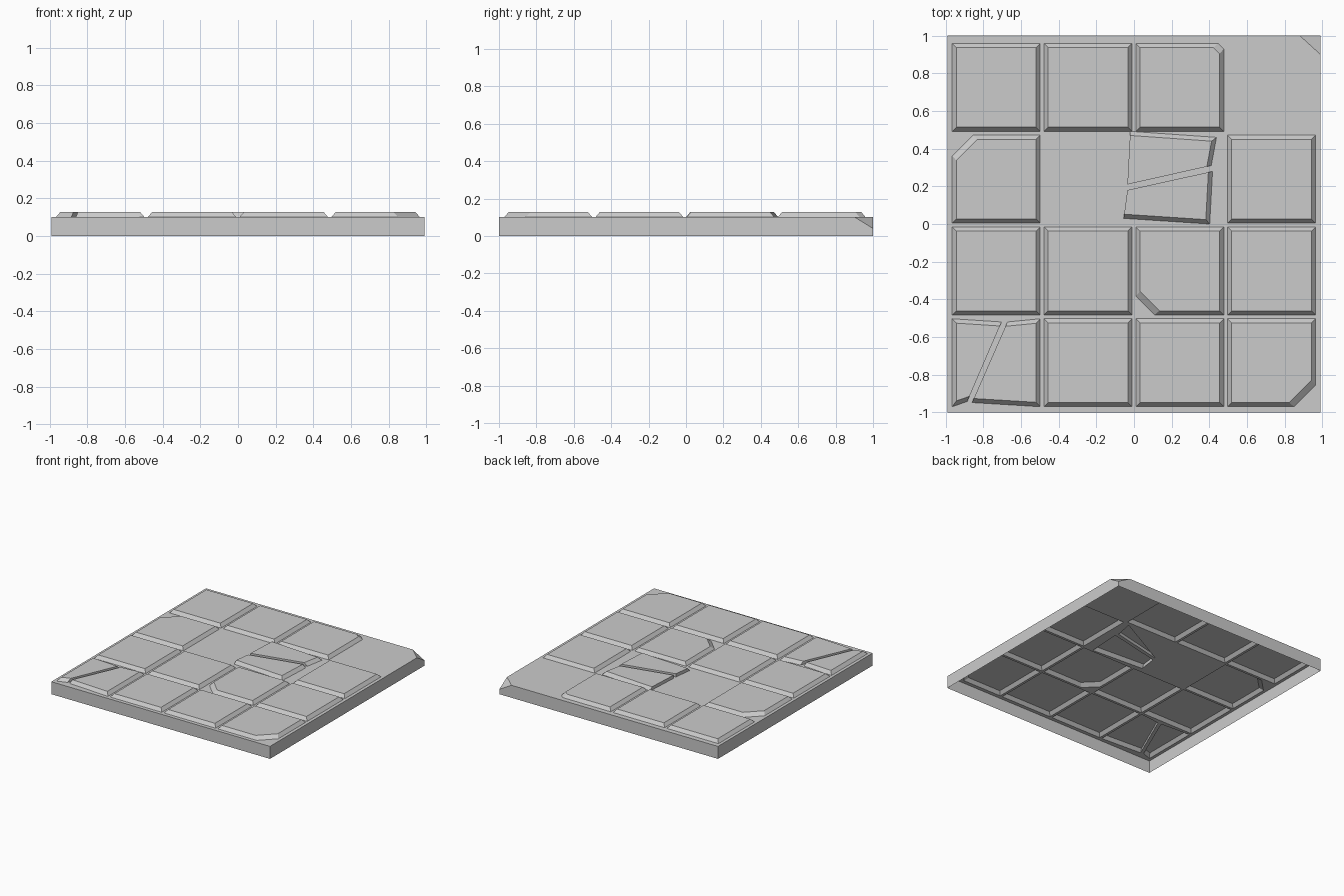
import bpy
import bmesh
from mathutils import Vector

cube = bpy.data.objects.get("Cube")
if cube:
    bpy.data.objects.remove(cube, do_unlink=True)

HALF_X, HALF_Y = 0.99, 1.0
GROUT_Z, TILE_Z = 0.102, 0.128
BEVEL = 0.022
PITCH, TILE = 0.4873, 0.467

stone = bpy.data.materials.new("grey_stone")
stone.use_nodes = True
colour = (0.6, 0.6, 0.6, 1)
stone.diffuse_color = colour
stone.node_tree.nodes["Principled BSDF"].inputs["Base Color"].default_value = colour


def finish(bm, name):
    mesh = bpy.data.meshes.new(name)
    bm.to_mesh(mesh)
    bm.free()
    mesh.materials.append(stone)
    obj = bpy.data.objects.new(name, mesh)
    bpy.context.collection.objects.link(obj)


def inset(points, widths):
    """Move each side of a counter-clockwise polygon inwards by its own width."""
    lines = []
    for i, p in enumerate(points):
        d = (points[(i + 1) % len(points)] - p).normalized()
        lines.append((p + Vector((-d.y, d.x)) * widths[i], d))
    result = []
    for i, (q, e) in enumerate(lines):
        p, d = lines[i - 1]
        result.append(p + d * ((q - p).cross(e) / d.cross(e)))
    return result


def add_tile(name, points, widths):
    """Raised tile with a sloping rim and an open underside."""
    bm = bmesh.new()
    low = [bm.verts.new((p.x, p.y, GROUT_Z)) for p in points]
    top = [bm.verts.new((p.x, p.y, TILE_Z)) for p in inset(points, widths)]
    n = len(low)
    for i in range(n):
        j = (i + 1) % n
        bm.faces.new((low[i], low[j], top[j], top[i]))
    bm.faces.new(top)
    finish(bm, name)
    outlines.append(points)


def square_tile(column, row, cut_corner=None, cut=0.0):
    """Corners run front left, front right, back right, back left in plan."""
    x = -0.965 + column * PITCH
    y = -0.97 + row * PITCH
    corners = [Vector((x + a * TILE, y + b * TILE))
               for a, b in ((0, 0), (1, 0), (1, 1), (0, 1))]
    points, widths = [], []
    for i, c in enumerate(corners):
        if i == cut_corner:
            to_prev = (corners[i - 1] - c).normalized()
            to_next = (corners[(i + 1) % 4] - c).normalized()
            points += [c + to_prev * cut, c + to_next * cut]
            widths += [BEVEL * 1.5, BEVEL]
        else:
            points.append(c)
            widths.append(BEVEL)
    add_tile(f"tile_row_{row + 1}_column_{column + 1}", points, widths)


outlines = []

# Whole and chipped tiles; two cells are empty and two hold broken tiles
chips = {(3, 0): (1, 0.115), (2, 1): (0, 0.1), (0, 2): (3, 0.11), (2, 3): (2, 0.03)}
skipped = {(3, 3), (1, 2), (0, 0), (2, 2)}
for row in range(4):
    for column in range(4):
        if (column, row) not in skipped:
            square_tile(column, row, *chips.get((column, row), ()))

# Broken tiles: cracked sides are upright, outer sides keep their bevel
b = BEVEL
broken = {
    "corner_tile_left_piece": (
        [(-0.965, -0.97), (-0.885, -0.942), (-0.703, -0.52), (-0.965, -0.503)],
        [b, 0, b, b]),
    "corner_tile_right_piece": (
        [(-0.86, -0.948), (-0.498, -0.97), (-0.498, -0.503), (-0.672, -0.52)],
        [b, b, b, 0]),
    "loose_tile_back_piece": (
        [(-0.035, 0.21), (0.41, 0.31), (0.438, 0.46), (-0.02, 0.492)],
        [0, b, b, 0]),
    "loose_tile_front_piece": (
        [(-0.055, 0.03), (0.402, 0.0), (0.417, 0.28), (-0.035, 0.18)],
        [b, b, 0, 0]),
}
for name, (points, widths) in broken.items():
    add_tile(name, [Vector(p) for p in points], widths)

# Base slab: hollow underneath, with openings under the tiles
bm = bmesh.new()
X, Y, Z = HALF_X, HALF_Y, GROUT_Z
rim = [bm.verts.new((x, y, Z)) for x, y in
       ((-X, -Y), (X, -Y), (X, 0.9), (0.88, Y), (-X, Y))]
loops = [rim] + [[bm.verts.new((p.x, p.y, Z)) for p in o] for o in outlines]
edges = [bm.edges.new((loop[i - 1], loop[i])) for loop in loops for i in range(len(loop))]
filled = bmesh.ops.triangle_fill(bm, edges=edges, use_beauty=True, normal=(0, 0, 1))
for item in filled["geom"]:
    if isinstance(item, bmesh.types.BMFace):
        item.normal_update()
        if item.normal.z < 0:
            item.normal_flip()

# Slab sides and the chipped corner
foot = [bm.verts.new((x, y, 0)) for x, y in ((-X, -Y), (X, -Y), (X, Y), (-X, Y))]
chip = bm.verts.new((X, Y, 0.04))
for side in (
    (foot[0], foot[1], rim[1], rim[0]),
    (foot[1], foot[2], chip, rim[2], rim[1]),
    (foot[2], foot[3], rim[4], rim[3], chip),
    (foot[3], foot[0], rim[0], rim[4]),
    (rim[2], chip, rim[3]),
):
    bm.faces.new(side)
finish(bm, "base_slab")
